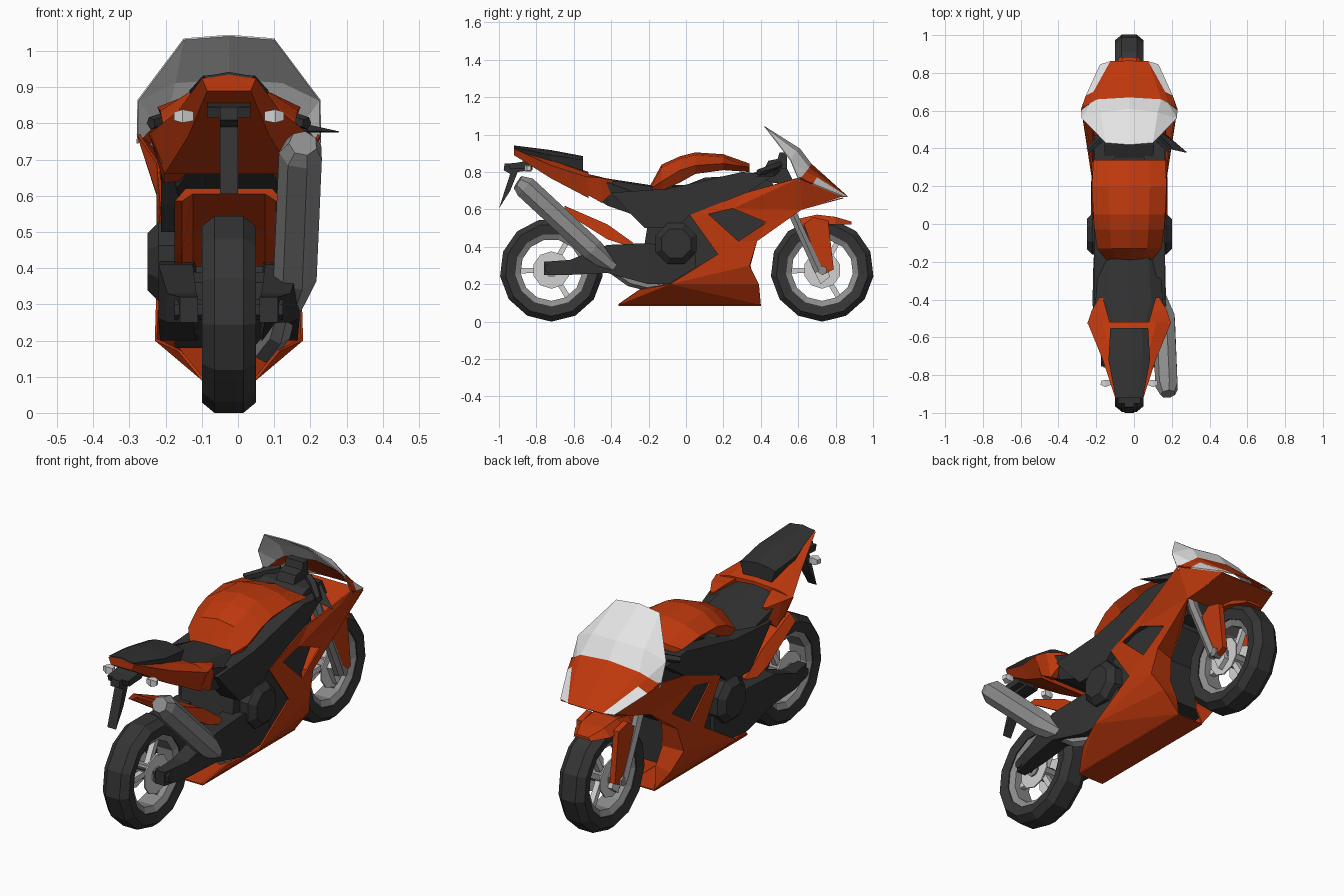
import bpy, bmesh, math
from mathutils import Vector

CX = -0.025  # bike centreline

def mat(name, r, g, b):
    m = bpy.data.materials.new(name)
    m.diffuse_color = (r, g, b, 1)
    return m

ORANGE = mat("orange paint", 0.52, 0.04, 0.004)
BLACK = mat("black plastic", 0.032, 0.032, 0.032)
TYRE = mat("tyre rubber", 0.036, 0.036, 0.036)
GREY = mat("grey metal", 0.27, 0.27, 0.27)
LIGHT = mat("light metal", 0.65, 0.65, 0.65)
GLASS = mat("pale screen", 0.78, 0.78, 0.78)

def mesh(name, verts, faces, m, mirror=False, thick=0):
    """Verts are relative to the bike centreline; mirror adds the left side."""
    bm = bmesh.new()
    for s in ((1, -1) if mirror else (1,)):
        vs = [bm.verts.new((CX + s * x, y, z)) for x, y, z in verts]
        for f in faces:
            bm.faces.new([vs[i] for i in f])
    bmesh.ops.remove_doubles(bm, verts=bm.verts, dist=1e-4)
    bmesh.ops.recalc_face_normals(bm, faces=bm.faces)
    me = bpy.data.meshes.new(name)
    bm.to_mesh(me)
    bm.free()
    me.materials.append(m)
    ob = bpy.data.objects.new(name, me)
    bpy.context.collection.objects.link(ob)
    if thick:
        mod = ob.modifiers.new("thickness", 'SOLIDIFY')
        mod.thickness = thick
    return ob

def rings(name, loops, m, mirror=False, closed=False):
    """Skin equal-length loops of points, capping the ends."""
    n = len(loops[0])
    k = len(loops)
    faces = [(i * n + j, i * n + (j + 1) % n, (i + 1) % k * n + (j + 1) % n, (i + 1) % k * n + j)
             for i in range(k if closed else k - 1) for j in range(n)]
    if not closed:
        faces += [tuple(range(n)), tuple(range((k - 1) * n, k * n))]
    return mesh(name, [p for l in loops for p in l], faces, m, mirror)

def plate(name, yz, x0, x1, m, mirror=False):
    return rings(name, [[(x, y, z) for y, z in yz] for x in (x0, x1)], m, mirror)

def shell(name, sections, m, drop=.008, inner=.65):
    """Loft of symmetric sections: y, top z, shoulder z, bottom z, half width."""
    loops = []
    for y, zt, zm, zb, w in sections:
        half = [(w * inner, zt - drop), (w, zm), (w * .8, zb)]
        loops.append([(0, y, zt)] + [(x, y, z) for x, z in half] + [(-x, y, z) for x, z in half[::-1]])
    return rings(name, loops, m)

def tube(name, path, r, m, n=6, mirror=False):
    pts = [Vector(p) for p in path]
    loops = []
    for i, p in enumerate(pts):
        d = (pts[min(i + 1, len(pts) - 1)] - pts[max(i - 1, 0)]).normalized()
        u = d.cross(Vector((0, 0, 1)) if abs(d.z) < .9 else Vector((1, 0, 0))).normalized()
        v = d.cross(u)
        rad = r[i] if isinstance(r, (list, tuple)) else r
        loops.append([tuple(p + rad * (u * math.cos(a) + v * math.sin(a)))
                      for a in [math.tau * (j + .5) / n for j in range(n)]])
    return rings(name, loops, m, mirror)

def revolve(name, cy, cz, prof, m, n=13):
    loops = [[(x, cy + r * math.sin(a), cz - r * math.cos(a)) for x, r in prof]
             for a in [math.tau * i / n for i in range(n)]]
    return rings(name, loops, m, closed=True)

# Wheels
for label, cy in (("rear", -.72), ("front", .728)):
    cz = .276
    revolve(label + "_tyre", cy, cz, [(-.04, .276), (.04, .276), (.075, .247), (.065, .195),
                                      (-.065, .195), (-.075, .247)], TYRE)
    revolve(label + "_rim", cy, cz, [(-.062, .2), (.062, .2), (.045, .165), (-.045, .165)], GREY)
    tube(label + "_hub", [(-.07, cy, cz), (.07, cy, cz)], .04, GREY, 8)
    for s in (-1, 1):
        revolve(label + "_brake_disc", cy, cz, [(s * .055, .1), (s * .062, .1), (s * .062, .035),
                                                (s * .055, .035)], LIGHT, 10)
    for i in range(3):
        a = math.tau * i / 3 + .5
        c, s = math.cos(a), math.sin(a)
        tube(label + "_spoke", [(0, cy + .03 * s, cz + .03 * c), (0, cy + .17 * s, cz + .17 * c)], .02, LIGHT, 4)

# Engine, frame and swingarm
plate("engine_block", [(-.2, .55), (.1, .62), (.42, .62), (.44, .56), (.34, .42), (.34, .2),
                       (-.1, .18), (-.24, .3)], -.15, .15, BLACK)
shell("rider_seat", [(-.55, .79, .76, .70, .11), (-.42, .765, .745, .62, .18),
                     (-.19, .73, .66, .54, .16), (.0, .73, .66, .55, .17)], BLACK)
plate("frame_beam", [(-.40, .69), (-.1, .71), (.1, .755), (.3, .8), (.47, .785), (.3, .67),
                     (.02, .57), (-.05, .5), (-.22, .5), (-.3, .58)], .08, .188, BLACK, True)
plate("under_tank", [(-.1, .69), (.1, .77), (.45, .79), (.5, .6), (0, .55)], -.1, .1, BLACK)
rings("engine_cover", [[(x, -.053 + r * math.cos(math.tau * (i + .5) / 8), .418 + r * math.sin(math.tau * (i + .5) / 8))
                        for i in range(8)] for x, r in ((.12, .118), (.195, .118), (.225, .085))], BLACK, True)
rings("swingarm", [[(x0, y, z0), (x1, y, z0), (x1, y, z1), (x0, y, z1)] for y, x0, x1, z0, z1 in
                   ((-.76, .085, .135, .25, .32), (-.62, .09, .17, .25, .33), (-.42, .1, .195, .26, .41),
                    (-.2, .09, .19, .2, .42), (.05, .08, .17, .2, .36))], BLACK, True)
tube("rear_axle", [(-.15, -.73, .285), (.15, -.73, .285)], .028, BLACK)
tube("swingarm_bridge", [(-.15, -.36, .33), (.15, -.36, .33)], .06, BLACK)

# Exhaust
tube("exhaust_can", [(.205, -.9, .745), (.2, -.86, .72), (.185, -.5, .385), (.16, -.39, .29)],
     [.04, .062, .062, .04], GREY, 7)
tube("exhaust_pipe", [(.16, -.41, .3), (.14, -.3, .22), (.1, -.1, .17)], .032, GREY)

# Tank, tail and pillion seat
shell("fuel_tank", [(-.19, .73, .71, .69, .12), (-.13, .84, .75, .70, .17), (-.03, .885, .81, .745, .185),
                    (.05, .905, .835, .79, .19), (.2, .895, .845, .81, .198), (.34, .845, .825, .80, .19)],
      ORANGE, .015, .55)
shell("tail_fairing", [(-.92, .935, .925, .89, .075), (-.72, .87, .835, .765, .14),
                       (-.52, .8, .77, .66, .222)], ORANGE)
rings("tail_prong", [[(.1, -.53, .79), (.222, -.53, .775), (.18, -.53, .68), (.1, -.53, .68)],
                     [(.12, -.46, .775), (.2, -.46, .77), (.18, -.45, .635), (.14, -.45, .64)],
                     [(.14, -.39, .755), (.16, -.39, .755), (.165, -.405, .68), (.14, -.405, .68)]], ORANGE, True)
shell("pillion_seat", [(-.92, .942, .932, .92, .072), (-.72, .917, .89, .84, .11),
                       (-.55, .885, .865, .8, .1)], BLACK)

# Plate bracket and turn signals
plate("plate_bracket", [(-.82, .845), (-.97, .845), (-.975, .81), (-.94, .79), (-1, .605), (-.94, .7),
                        (-.9, .8), (-.82, .81)], -.025, .025, BLACK)
plate("bracket_block", [(-.8, .87), (-.9, .85), (-.95, .845), (-.94, .815), (-.84, .82)], -.06, .06, BLACK)
tube("turn_signal", [(.1, -.84, .82), (.128, -.845, .82), (.15, -.84, .82)], [.018, .026, .016], LIGHT, 4, True)

# Rear hugger
rings("rear_hugger", [[(-.15, y, z - h), (-.12, y, z), (.12, y, z), (.15, y, z - h), (.13, y, z - h),
                       (.1, y, z - .015), (-.1, y, z - .015), (-.13, y, z - h)]
                      for y, z, h in ((-.65, .62, .035), (-.42, .52, .08), (-.28, .42, .025))], ORANGE)

# Front fender, forks and fork guards
rings("front_fender", [[(-w, y, z - h), (-w * .65, y, z), (w * .65, y, z), (w, y, z - h),
                        (w * .65, y, z - .013), (-w * .65, y, z - .013)]
                       for y, z, h, w in ((.6, .55, .05, .1), (.7, .572, .05, .105), (.8, .56, .04, .1),
                                          (.885, .535, .015, .05))], ORANGE)
plate("fork_guard", [(.63, .52), (.68, .56), (.76, .54), (.79, .28), (.73, .25)], .09, .12, ORANGE, True)
tube("fork_tube", [(.11, .71, .27), (.11, .56, .6), (.1, .48, .82)], .026, GREY, 6, True)
tube("front_axle", [(-.13, .73, .274), (.13, .73, .274)], .025, GREY)
plate("brake_caliper", [(.67, .3), (.73, .36), (.77, .24), (.72, .2)], .065, .09, LIGHT, True)

# Side fairing with an open vent, returned inwards at the front, joined by the belly and chin
P = [(.19, .02, .57), (.2, .32, .69), (.255, .61, .77), (.155, .84, .67), (.2, .62, .60), (.195, .43, .53),
     (.2, .28, .43), (.2, .12, .575), (.2, .25, .605), (.2, .17, .36), (.2, .34, .30), (.075, .4, .09),
     (.075, -.36, .09), (.205, -.085, .2), (.16, .39, .2), (.14, -.25, .17), (.19, .38, .43),
     (.09, .46, .58), (.08, .35, .42), (.08, .345, .3), (.06, .37, .2)]
F = [(0, 7, 6, 9), (0, 1, 8, 7), (1, 2, 8), (2, 4, 8), (2, 3, 4), (8, 4, 5), (5, 4, 16), (6, 5, 16),
     (9, 6, 16, 10), (9, 10, 13), (13, 10, 14), (13, 14, 11), (13, 11, 12), (13, 12, 15),
     (4, 17, 18, 16), (16, 18, 19, 10), (10, 19, 20, 14), (14, 20, 11)]
mesh("side_fairing", P, F, ORANGE, True, .008)
mesh("belly_pan", [(.075, .4, .09), (-.075, .4, .09), (-.075, -.36, .09), (.075, -.36, .09)],
     [(0, 1, 2, 3)], ORANGE, thick=.006)
mesh("nose_chin", [(.155, .84, .665), (-.155, .84, .665), (-.2, .62, .605), (.2, .62, .605)],
     [(0, 1, 2, 3)], ORANGE, thick=.006)

# Nose, headlights and windscreen
mesh("nose_cowl", [(0, .67, .845), (.17, .66, .825), (.1, .862, .67), (0, .865, .67), (.205, .64, .80),
                   (.19, .7, .772), (.23, .68, .738), (.255, .61, .765)],
     [(0, 1, 2, 3), (1, 4, 5, 2), (4, 7, 6, 5)], ORANGE, True, .006)
mesh("headlight", [(.19, .7, .772), (.23, .68, .738), (.155, .845, .67), (.1, .862, .67)],
     [(0, 1, 2, 3)], GLASS, True, .006)
mesh("windscreen", [(0, .42, 1.045), (.125, .43, 1.035), (0, .61, .925), (.15, .59, .915), (.253, .56, .865),
                    (0, .67, .845), (.17, .66, .825), (.205, .64, .8), (.255, .61, .745)],
     [(0, 1, 3, 2), (1, 4, 3), (2, 3, 6, 5), (3, 4, 7, 6), (4, 8, 7)], GLASS, True, .005)

# Handlebars, dash and lever
tube("handlebar", [(.08, .5, .84), (.13, .47, .825), (.215, .39, .80)], [.02, .022, .018], BLACK, 5, True)
plate("dash", [(.42, .82), (.44, .86), (.49, .87), (.5, .905), (.54, .905), (.54, .78)], -.05, .05, BLACK)
plate("fork_crown", [(.35, .79), (.42, .82), (.54, .82), (.58, .74), (.47, .74)], -.13, .13, BLACK)
rings("brake_lever", [[(.14, .50, .80), (.15, .50, .825), (.16, .44, .80)],
                      [(.20, .47, .775), (.205, .46, .80), (.2, .40, .78)],
                      [(.303, .38, .775), (.304, .381, .778), (.303, .377, .777)]], BLACK)
